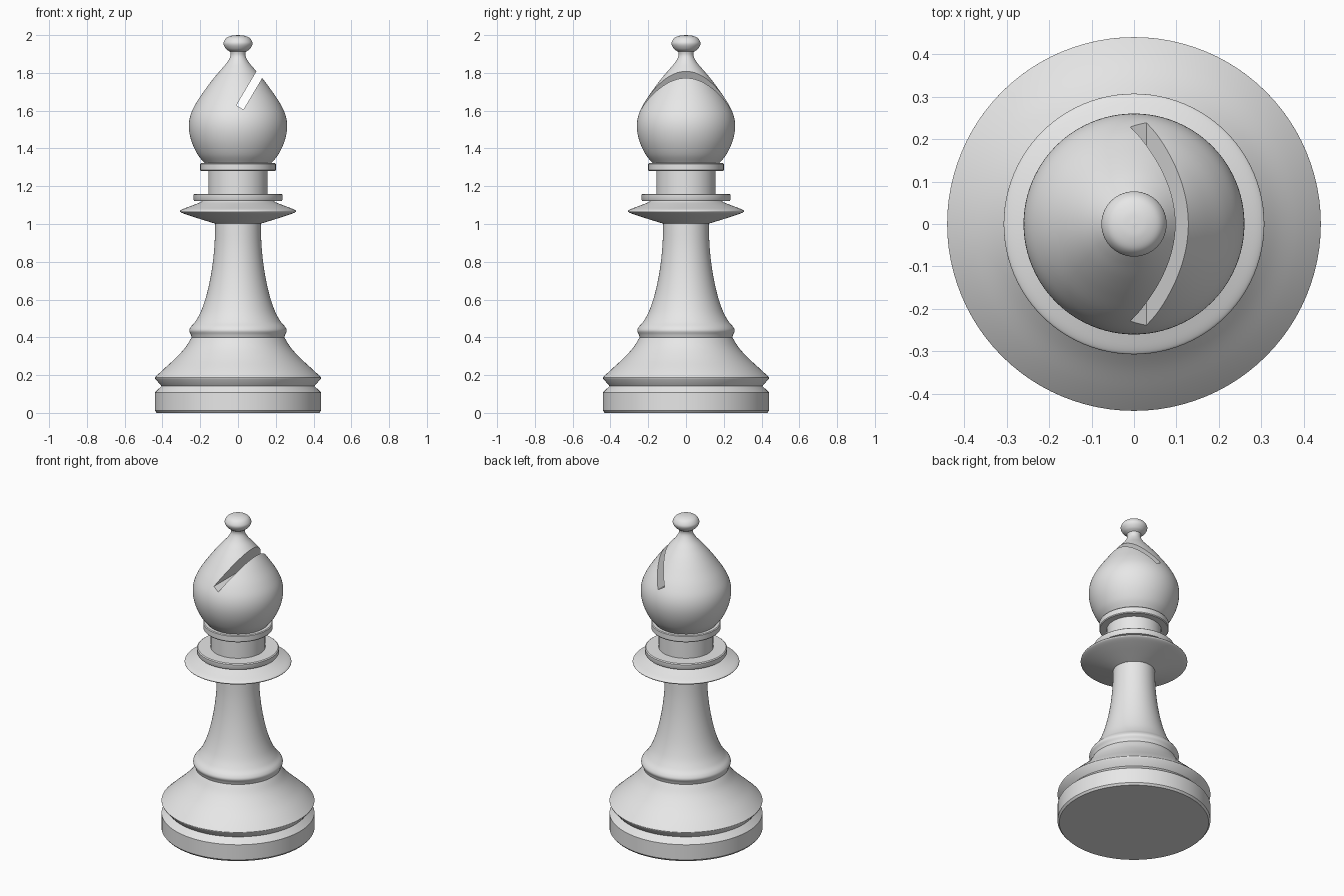
import bpy, bmesh, math
from mathutils import Vector, Matrix

if "Cube" in bpy.data.objects:
    bpy.data.objects.remove(bpy.data.objects["Cube"])

grey = bpy.data.materials.new("light grey")
grey.diffuse_color = (0.8, 0.8, 0.8, 1)
grey.use_nodes = True
grey.node_tree.nodes["Principled BSDF"].inputs["Base Color"].default_value = grey.diffuse_color


def curve_through(pts, n=6):
    """Smooth Catmull-Rom run through (radius, height) points."""
    p = [Vector(q) for q in pts]
    if len(p) < 3:
        return p
    p = [2 * p[0] - p[1]] + p + [2 * p[-1] - p[-2]]
    out = []
    for a, b, c, d in zip(p, p[1:], p[2:], p[3:]):
        for i in range(n):
            t = i / n
            out.append(0.5 * (2 * b + (c - a) * t + (2 * a - 5 * b + 4 * c - d) * t**2
                              + (3 * b - a - 3 * c + d) * t**3))
    return out + [p[-2]]


def finish(obj):
    bpy.ops.object.select_all(action='DESELECT')
    obj.select_set(True)
    bpy.context.view_layer.objects.active = obj
    bpy.ops.object.shade_smooth_by_angle(angle=math.radians(30))


def lathe(name, *runs, steps=96):
    """Turn runs of profile points (each run smooth, corners between) into a closed solid."""
    pts = [q for run in runs for q in curve_through(run)]
    pts = [Vector((0, pts[0].y))] + pts + [Vector((0, pts[-1].y))]
    bm = bmesh.new()
    vs = [bm.verts.new((max(q.x, 0), 0, q.y)) for q in pts]
    es = [bm.edges.new(pair) for pair in zip(vs, vs[1:])]
    bmesh.ops.spin(bm, geom=vs + es, cent=(0, 0, 0), axis=(0, 0, 1),
                   angle=math.tau, steps=steps)
    bmesh.ops.remove_doubles(bm, verts=bm.verts, dist=1e-4)
    bmesh.ops.recalc_face_normals(bm, faces=bm.faces)
    mesh = bpy.data.meshes.new(name)
    bm.to_mesh(mesh)
    bm.free()
    mesh.materials.append(grey)
    obj = bpy.data.objects.new(name, mesh)
    bpy.context.collection.objects.link(obj)
    finish(obj)
    return obj


# Foot with groove, sloped skirt
lathe("base",
      [(0.43, 0), (0.44, 0.012)],
      [(0.44, 0.108), (0.405, 0.142)],
      [(0.438, 0.18), (0.44, 0.187), (0.435, 0.193)],
      [(0.39, 0.235), (0.33, 0.29), (0.28, 0.345), (0.245, 0.40)])

# Stem with rounded bead at its foot
lathe("stem",
      [(0.245, 0.40), (0.25, 0.415), (0.258, 0.435), (0.25, 0.455), (0.225, 0.485),
       (0.195, 0.54), (0.165, 0.63), (0.14, 0.75), (0.125, 0.88), (0.12, 1.02)])

# Wide collar
lathe("collar",
      [(0.115, 1.0), (0.18, 1.02), (0.25, 1.042), (0.295, 1.058), (0.307, 1.068),
       (0.295, 1.078), (0.25, 1.095), (0.2, 1.115), (0.18, 1.13)])

# Rings and neck
lathe("lower_ring", [(0.232, 1.123), (0.236, 1.13)], [(0.236, 1.155), (0.23, 1.16)])
lathe("neck", [(0.157, 1.15), (0.157, 1.29)])
lathe("upper_ring", [(0.196, 1.28), (0.2, 1.285)], [(0.2, 1.318), (0.195, 1.322)])

# Teardrop head
head = lathe("head",
             [(0.175, 1.32), (0.215, 1.37), (0.247, 1.44), (0.26, 1.51), (0.252, 1.575),
              (0.222, 1.64), (0.175, 1.71), (0.13, 1.77), (0.092, 1.815),
              (0.058, 1.855), (0.04, 1.89), (0.043, 1.92)])

# Slanted slot cut through the head from front to back
up = Vector((0.51, 0, 0.86)).normalized()
bpy.ops.mesh.primitive_cube_add(size=1)
cutter = bpy.context.object
cutter.name = "slot_cutter"
cutter.hide_render = True
cutter.matrix_world = (Matrix.Translation(Vector((0.01, 0, 1.617)) + up * 0.2)
                       @ Matrix.Rotation(math.atan2(up.x, up.z), 4, 'Y')
                       @ Matrix.Diagonal((0.044, 1.0, 0.4, 1)))
cut = head.modifiers.new("slot", 'BOOLEAN')
cut.operation = 'DIFFERENCE'
cut.solver = 'EXACT'
cut.object = cutter
bpy.context.view_layer.update()
bpy.context.view_layer.objects.active = head
bpy.ops.object.modifier_apply(modifier=cut.name)
bpy.data.objects.remove(cutter)
finish(head)

# Finial knob
lathe("finial",
      [(0.043, 1.912), (0.062, 1.926), (0.075, 1.947), (0.075, 1.965),
       (0.06, 1.986), (0.032, 1.997), (0.0, 2.0)])
